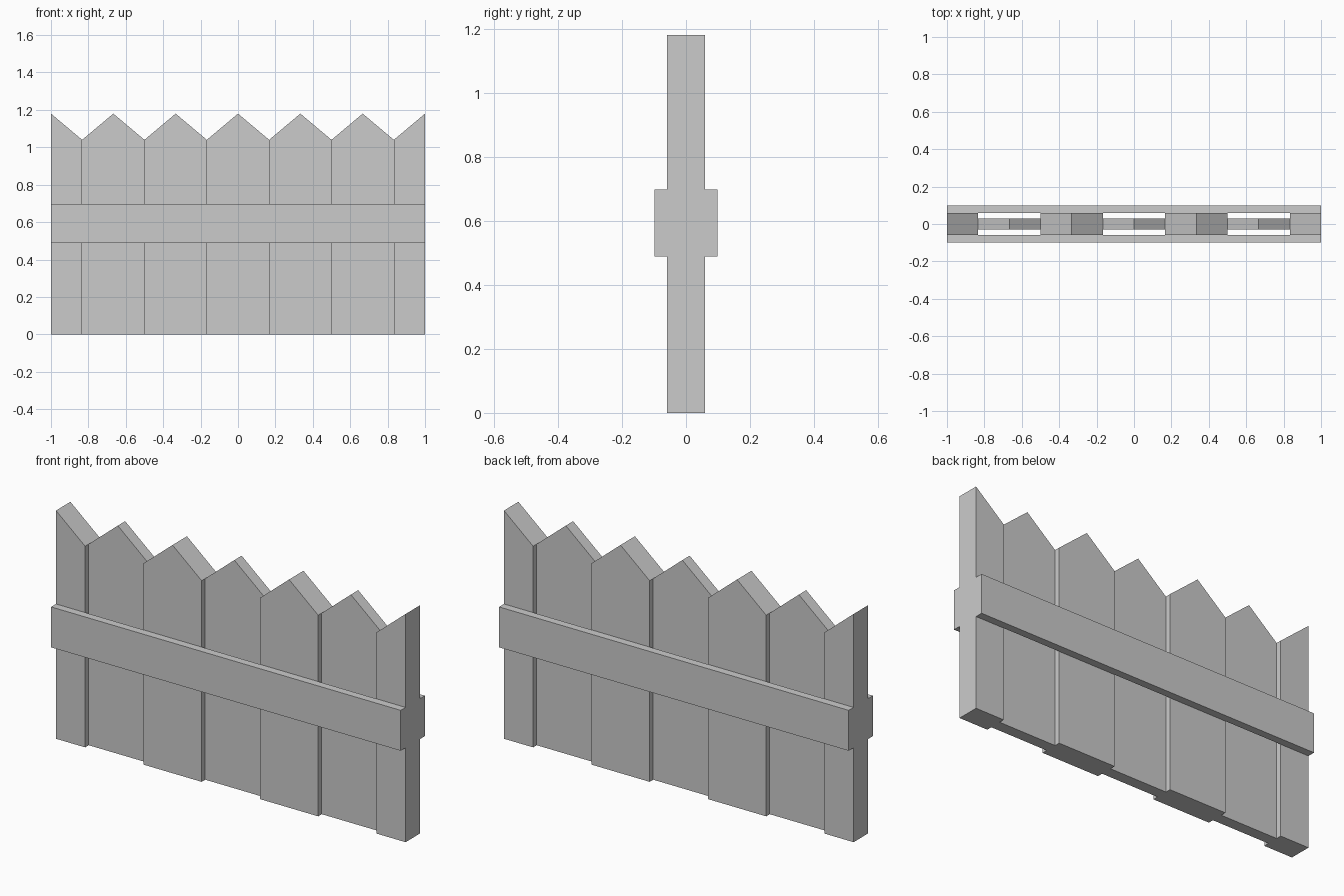
import bpy, bmesh

if "Cube" in bpy.data.objects:
    bpy.data.objects.remove(bpy.data.objects["Cube"])

PITCH = 1 / 3              # plank width
PEAK, SHOULDER = 1.18, 1.04
THICK, THIN = 0.059, 0.03  # half depths


def prism(name, profile, y0, y1):
    """Extrude an x/z outline from y0 to y1."""
    bm = bmesh.new()
    face = bm.faces.new([bm.verts.new((x, y0, z)) for x, z in profile])
    ext = bmesh.ops.extrude_face_region(bm, geom=[face])
    verts = [g for g in ext["geom"] if isinstance(g, bmesh.types.BMVert)]
    bmesh.ops.translate(bm, verts=verts, vec=(0, y1 - y0, 0))
    bmesh.ops.recalc_face_normals(bm, faces=bm.faces)
    mesh = bpy.data.meshes.new(name)
    bm.to_mesh(mesh)
    bm.free()
    ob = bpy.data.objects.new(name, mesh)
    bpy.context.collection.objects.link(ob)
    return ob


# Pointed planks, alternately thick and thin; the end ones are half planks
for i in range(-3, 4):
    c = i * PITCH
    left, right = max(c - PITCH / 2, -1), min(c + PITCH / 2, 1)
    outline = [(left, 0), (right, 0)]
    if i < 3:
        outline.append((right, SHOULDER))
    outline.append((c, PEAK))
    if i > -3:
        outline.append((left, SHOULDER))
    d = THICK if i % 2 else THIN
    prism(f"plank_{i + 4}", outline, -d, d)

# Horizontal rails on the front and back
rail = [(-1, 0.488), (1, 0.488), (1, 0.697), (-1, 0.697)]
prism("front_rail", rail, -0.099, -THICK)
prism("back_rail", rail, THICK, 0.099)
